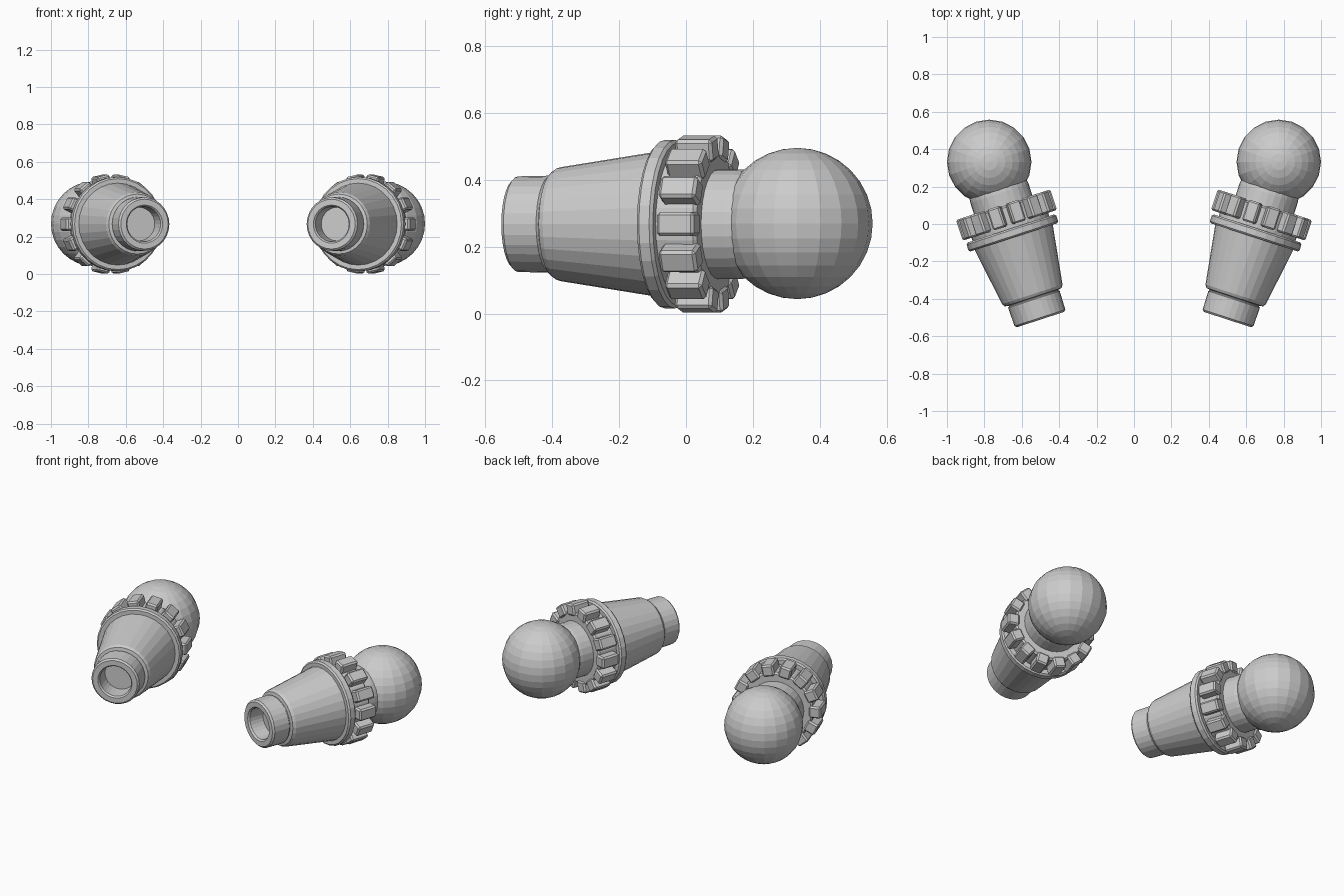
import bpy, bmesh, math
from mathutils import Matrix, Vector

if "Cube" in bpy.data.objects:
    bpy.data.objects.remove(bpy.data.objects["Cube"])

SEG = 28
TEETH = 14
TILT = math.radians(18)


def finish(name, bm, matrix):
    bmesh.ops.recalc_face_normals(bm, faces=bm.faces)
    mesh = bpy.data.meshes.new(name)
    bm.to_mesh(mesh)
    bm.free()
    obj = bpy.data.objects.new(name, mesh)
    obj.matrix_world = matrix
    bpy.context.collection.objects.link(obj)
    return obj


def lathe(name, profile, matrix):
    """Revolve (radius, distance along axis) points and cap both ends."""
    bm = bmesh.new()
    rings = []
    for r, t in profile:
        rings.append([bm.verts.new((r * math.cos(2 * math.pi * i / SEG),
                                    r * math.sin(2 * math.pi * i / SEG), t))
                      for i in range(SEG)])
    for a, b in zip(rings, rings[1:]):
        for i in range(SEG):
            j = (i + 1) % SEG
            bm.faces.new((a[i], a[j], b[j], b[i]))
    bm.faces.new(rings[0])
    bm.faces.new(rings[-1])
    return finish(name, bm, matrix)


def teeth(name, matrix):
    """Ring of chamfered grip blocks."""
    bm = bmesh.new()
    for k in range(TEETH):
        rot = Matrix.Rotation(2 * math.pi * k / TEETH, 4, 'Z')
        place = rot @ Matrix.Translation((0.23, 0, 0.588)) @ Matrix.Diagonal((0.07, 0.072, 0.116, 1))
        bmesh.ops.create_cube(bm, size=1, matrix=place)
    bmesh.ops.bevel(bm, geom=bm.edges[:], offset=0.009, segments=1, affect='EDGES')
    return finish(name, bm, matrix)


# hollow nozzle: floor of the bore, out over the rim, back to the cone
nozzle = [(0.090, 0.10), (0.094, 0.010), (0.102, 0), (0.133, 0), (0.143, 0.010),
          (0.145, 0.113), (0.139, 0.118), (0.139, 0.15)]
# tapered body
cone = [(0.139, 0.122), (0.160, 0.126), (0.170, 0.142), (0.222, 0.48)]
# thin flange under the grip ring
flange = [(0.215, 0.462), (0.243, 0.462), (0.252, 0.471), (0.252, 0.503), (0.243, 0.512), (0.20, 0.512)]
# grip ring core
core = [(0.215, 0.505), (0.218, 0.628), (0.208, 0.638), (0.15, 0.638)]
# neck running into the ball
neck = [(0.164, 0.62), (0.164, 0.71), (0.158, 0.76)]

for side, tag in ((-1, "left"), (1, "right")):
    axis = Vector((side * math.sin(TILT), math.cos(TILT), 0))
    out = Vector((side * math.cos(TILT), -math.sin(TILT), 0))
    m = Matrix((out, axis.cross(out), axis)).transposed().to_4x4()
    m.translation = (side * 0.5, -0.511, 0.267)
    for part, profile in (("nozzle", nozzle), ("cone_body", cone), ("flange", flange),
                          ("grip_core", core), ("neck", neck)):
        lathe(f"{part}_{tag}", profile, m)
    teeth(f"grip_teeth_{tag}", m)

    # ball end, poles upright
    bm = bmesh.new()
    bmesh.ops.create_uvsphere(bm, u_segments=20, v_segments=16, radius=0.226)
    finish(f"ball_{tag}", bm, Matrix.Translation((side * 0.774, 0.332, 0.269)))
